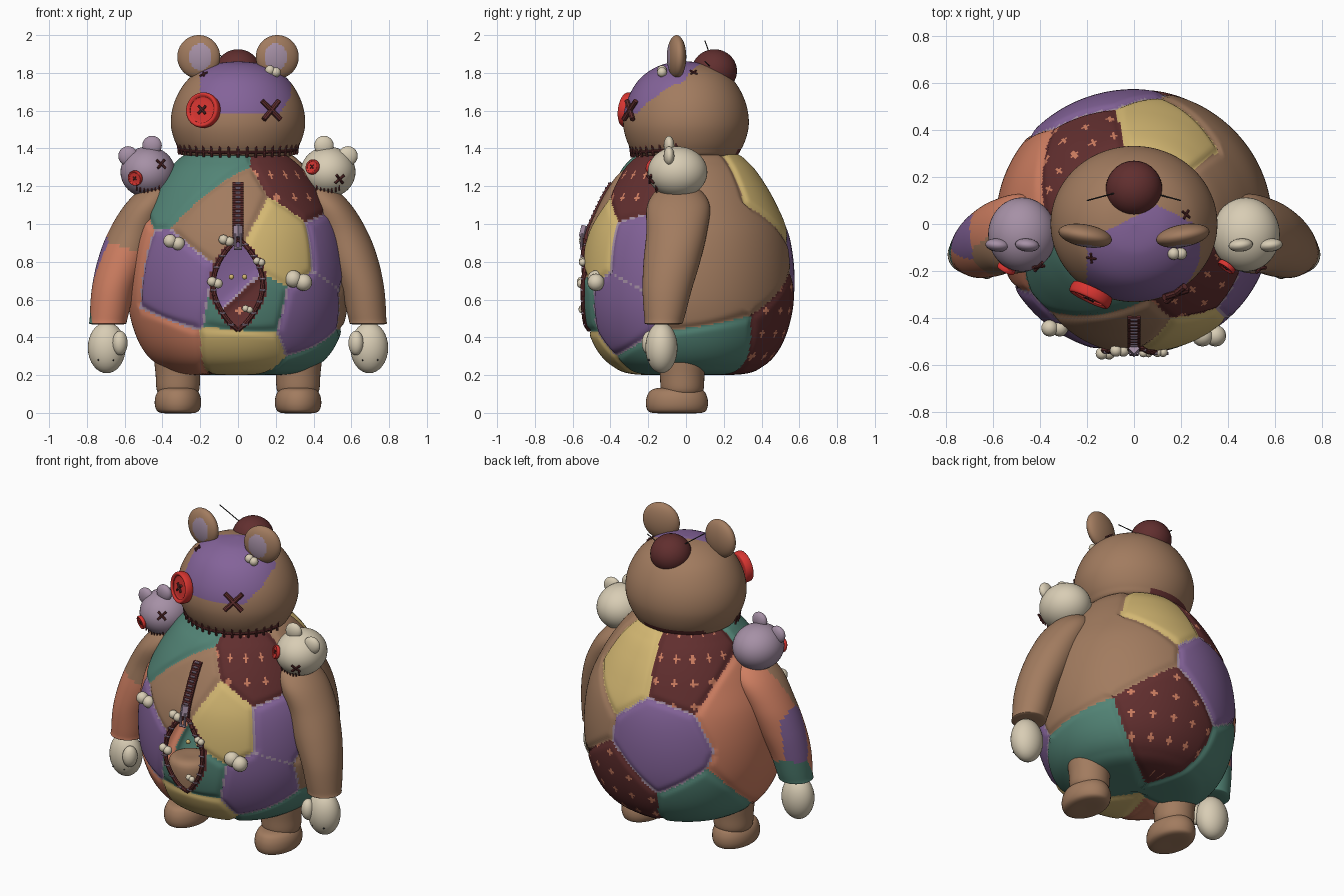
import bpy, bmesh
from math import sin, cos, pi, acos, exp, atan2, radians
from mathutils import Vector, Matrix
from mathutils.bvhtree import BVHTree

if "Cube" in bpy.data.objects:
    bpy.data.objects.remove(bpy.data.objects["Cube"])

COLOURS = {"brown": (.36, .2, .115), "purple": (.23, .125, .32), "yellow": (.66, .48, .17),
           "teal": (.085, .23, .18), "maroon": (.12, .028, .028), "orange": (.62, .21, .12),
           "cream": (.69, .61, .46), "lilac": (.38, .28, .38), "red": (.68, .035, .03),
           "dark": (.03, .03, .03)}
MATS = {}
for cname, rgb in COLOURS.items():
    m = bpy.data.materials.new(cname)
    m.use_nodes = True
    m.diffuse_color = (*rgb, 1)
    m.node_tree.nodes["Principled BSDF"].inputs["Base Color"].default_value = (*rgb, 1)
    MATS[cname] = m


def build(name, bm, rule):
    """Turn a bmesh into an object; rule is a colour or a function of face centre."""
    me = bpy.data.meshes.new(name)
    used = []
    for f in bm.faces:
        col = rule if isinstance(rule, str) else rule(f.calc_center_median())
        if col not in used:
            used.append(col)
            me.materials.append(MATS[col])
        f.material_index = used.index(col)
        f.smooth = True
    for e in bm.edges:
        e.smooth = e.calc_face_angle(0) < 0.7
    bm.to_mesh(me)
    bm.free()
    bpy.context.collection.objects.link(bpy.data.objects.new(name, me))


def spline(pts, t):
    """Catmull-Rom through tuples."""
    u = min(max(t, 0), 1) * (len(pts) - 1)
    i = min(int(u), len(pts) - 2)
    u -= i
    p = [pts[min(max(k, 0), len(pts) - 1)] for k in range(i - 1, i + 3)]
    return [b + .5 * u * (c - a + u * (2*a - 5*b + 4*c - d + u * (3*(b - c) + d - a)))
            for a, b, c, d in zip(*p)]


def stack(sections, segs=40, rings=28):
    """Closed skin over horizontal sections (cx, cy, z, rx, ry)."""
    bm = bmesh.new()
    bmesh.ops.create_uvsphere(bm, u_segments=segs, v_segments=rings, radius=1)
    for v in bm.verts:
        cx, cy, z, rx, ry = spline(sections, acos(max(-1, min(1, -v.co.z))) / pi)
        a = atan2(v.co.y, v.co.x)
        v.co = (cx + cos(a) * rx, cy + sin(a) * ry, z)
    bmesh.ops.recalc_face_normals(bm, faces=bm.faces)
    return bm


def ball(bm, c, s, turn=0, segs=24):
    mat = Matrix.Translation(c) @ Matrix.Rotation(turn, 4, 'Z') @ Matrix.Diagonal((*s, 1))
    bmesh.ops.create_uvsphere(bm, u_segments=segs, v_segments=segs // 2, radius=1, matrix=mat)


def rod(bm, a, b, r, segs=8):
    a, b = Vector(a), Vector(b)
    mat = Matrix.Translation((a + b) / 2) @ (b - a).to_track_quat('Z', 'Y').to_matrix().to_4x4()
    bmesh.ops.create_cone(bm, cap_ends=True, segments=segs, radius1=r, radius2=r,
                          depth=(b - a).length, matrix=mat)


def front(tree, x, z):
    p, n, _, _ = tree.ray_cast(Vector((x, -2, z)), Vector((0, 1, 0)))
    return p, n


def cross(bm, p, n, s, r):
    """X-shaped stitch lying on a surface."""
    side = n.cross(Vector((0, 0, 1))).normalized()
    up = side.cross(n)
    for k in (1, -1):
        d = (side * k + up) * s
        rod(bm, p + n * r - d, p + n * r + d, r)


def button(name, p, n, r):
    prof = [(0, -.25), (.85, -.25), (1, -.1), (1, .2), (.9, .3), (.75, .22), (.7, .12), (0, .12)]
    bm = stack([(0, 0, z * r, q * r, q * r) for q, z in prof], 40, 36)
    bm.transform(Matrix.Translation(p + n * r * .2) @ n.to_track_quat('Z', 'Y').to_matrix().to_4x4())
    build(name, bm, "red")
    bm = bmesh.new()
    cross(bm, p + n * r * .33, n, r * .22, r * .08)
    build(name + "_thread", bm, "maroon")


def nearest_two(c, seeds):
    d = sorted(((c - s).length, col) for s, col in seeds)
    return d[0][1], d[1][1], d[1][0] - d[0][0]


# Patchwork layout: colour and patch centres
PATCHES = {
    "brown": [(-.08, -.5, 1.06), (.5, .2, .9), (.4, .38, .85), (.56, .05, .65), (.42, .08, 1.22)],
    "teal": [(-.27, -.3, 1.27), (.05, -.55, .57), (.47, .1, .28), (-.4, .32, .36), (.4, -.2, .2)],
    "yellow": [(.23, -.5, .9), (.03, -.47, .3), (.14, .42, 1.2)],
    "maroon": [(.38, -.25, 1.2), (-.24, .33, 1.2), (.16, .5, .42)],
    "purple": [(.52, -.25, .9), (.4, -.38, .5), (-.35, -.42, .66), (-.2, .53, .8)],
    "orange": [(-.42, -.35, .34), (-.56, -.05, .75), (-.5, .2, 1), (-.54, .12, .6)]}
SEEDS = [(Vector(p), col) for col, ps in PATCHES.items() for p in ps]


def slit(z):
    return .13 * sin(pi * (z - .44) / .48) ** .8 if .44 < z < .92 else -1


def body_colour(c):
    if c.y < 0 and slit(c.z) > 0 and abs(c.x) < slit(c.z) + .025:
        return "maroon"
    col, other, gap = nearest_two(c, SEEDS)
    if gap < .01 and "purple" in (col, other):
        return "lilac"
    if col == "maroon":
        u = (atan2(c.y, c.x) * .5) % .12 - .06
        v = c.z % .12 - .06
        if min(abs(u), abs(v)) < .008 and max(abs(u), abs(v)) < .023:
            return "orange"
    return col


# Body shell with pinched seams and an open slit
outline = [(0, .2), (.3, .205), (.42, .25), (.5, .33), (.555, .45), (.585, .6), (.585, .78),
           (.555, .95), (.49, 1.1), (.42, 1.22), (.34, 1.32), (.24, 1.38), (0, 1.39)]
bm = stack([(0, .01, z, r, r * .96) for r, z in outline], 240, 144)
bm.normal_update()
for v in bm.verts:
    a, b, gap = nearest_two(v.co, SEEDS)
    if a != b:
        v.co -= v.normal * .012 * exp(-(gap / .035) ** 2)
body = BVHTree.FromBMesh(bm)
hole = [f for f in bm.faces for c in [f.calc_center_median()] if c.y < 0 and abs(c.x) < slit(c.z)]
bmesh.ops.delete(bm, geom=hole, context='FACES')
build("body", bm, body_colour)

# Slit rim, its teeth and the small eyes inside
rim, teeth = bmesh.new(), bmesh.new()
for s in (-1, 1):
    pts = []
    for i in range(17):
        z = .441 + .478 * i / 16
        p, n = front(body, s * max(slit(z), 0), z)
        pts.append(p + n * .004)
        if i % 2:
            rod(teeth, p + n * .012 - Vector((.016, 0, 0)), p + n * .012 + Vector((.016, 0, 0)), .006)
    for a, b in zip(pts, pts[1:]):
        rod(rim, a, b, .013)
build("slit_rim", rim, "maroon")
build("slit_teeth", teeth, "lilac")
bm = bmesh.new()
for x in (-.035, .035):
    ball(bm, (x, -.45, .72), (.014,) * 3, segs=12)
build("inner_eyes", bm, "yellow")

# Zip above the slit
tape, teeth = bmesh.new(), bmesh.new()
for i in range(24):
    p, n = front(body, 0, .93 + .28 * i / 23)
    half = Vector((.028, 0, 0))
    rod(tape, p - half, p + half, .012)
    if i % 2:
        rod(teeth, p + n * .01 - half * .5, p + n * .01 + half * .5, .006)
build("zip_tape", tape, "maroon")
build("zip_teeth", teeth, "lilac")
bm = bmesh.new()
rod(bm, (0, -.545, .93), (0, -.53, .99), .024, 4)
for x in (-.014, .014):
    rod(bm, (x, -.555, .87), (x, -.55, .95), .007)
rod(bm, (-.02, -.555, .87), (.02, -.555, .87), .008)
build("zip_pull", bm, "lilac")


# Head
def head_colour(c):
    if c.z < 1.4 and c.y > .15 and -.25 < c.x < .1:
        return "maroon"
    right = .28 - max(0, 1.68 - c.z) * .6
    if c.z > 1.585 and -.2 < c.x < right and c.y < .08 - .5 * abs(c.x - .1):
        return "purple"
    return "brown"


outline = [(0, 1.35), (.25, 1.352), (.315, 1.4), (.355, 1.52), (.335, 1.65), (.26, 1.77),
           (.14, 1.842), (0, 1.862)]
bm = stack([(0, 0, z, r, r * .935) for r, z in outline], 128, 96)
head = BVHTree.FromBMesh(bm)
build("head", bm, head_colour)

# Neck stitching and thread crosses
bm = bmesh.new()
last = None
for i in range(37):
    a = radians(10 + 160 * i / 36)
    p, n, _, _ = head.find_nearest(Vector((.33 * cos(a), -.31 * sin(a), 1.39 - .025 * sin(a))))
    p = p + n * .004
    if last:
        rod(bm, last, p, .008)
    if i % 2 == 0:
        rod(bm, p - Vector((0, 0, .025)), p + Vector((n.x * .01, n.y * .01, .045)), .007)
    last = p
cross(bm, *front(head, .17, 1.6), .05, .014)
cross(bm, *front(head, -.18, 1.79), .016, .005)
cross(bm, *head.find_nearest(Vector((.22, .04, 1.8)))[:2], .016, .005)
build("head_stitches", bm, "maroon")
p, n = front(head, -.175, 1.6)
button("button_eye", p, Vector((-.42, -.89, .12)).normalized(), .093)

# Pin cushion ball with needles
bm = bmesh.new()
ball(bm, (0, .15, 1.81), (.12, .12, .115), segs=40)
build("pin_cushion", bm, "maroon")
bm = bmesh.new()
rod(bm, (-.05, .14, 1.86), (-.2, .1, 1.97), .003)
rod(bm, (.05, .14, 1.82), (.2, .1, 1.86), .003)
build("needles", bm, "dark")

# Cream stuffing nubs
bm = bmesh.new()
for tree, x, z, r in ((body, -.33, .9, .036), (body, .31, .7, .046), (body, -.06, .91, .026),
                      (head, .18, 1.8, .026), (body, .11, .8, .02), (body, -.12, .69, .026),
                      (body, .05, .55, .018)):
    p, n = front(tree, x, z)
    for k in (-1, 1):
        ball(bm, p + n * r * .4 + Vector((k * r * .6, 0, -k * r * .2)), (r, r, r), segs=16)
build("stuffing_nubs", bm, "cream")

# Limbs, ears and shoulder plush heads
ARM = [(.69, -.12, .47, 0, 0), (.69, -.12, .47, .09, .09), (.685, -.115, .5, .1, .105),
       (.66, -.1, .65, .115, .13), (.61, -.075, .8, .135, .15), (.555, -.05, .95, .135, .16),
       (.48, -.04, 1.1, .12, .165), (.42, -.04, 1.19, .08, .1), (.4, -.04, 1.2, 0, 0)]
SLEEVE = [(Vector(p), col) for p, col in (
    ((-.5, -.2, 1.08), "brown"), ((-.65, -.22, .65), "orange"), ((-.55, .1, 1), "orange"),
    ((-.62, .08, .72), "orange"), ((-.7, .03, .5), "teal"), ((-.8, .02, .74), "purple"))]
FOOT = [(0, 0, 0), (0, .09, .13), (.03, .12, .162), (.09, .118, .158), (.128, .085, .12), (.135, 0, 0)]
LEG = [(.1, 0), (.1, .1), (.2, .118), (.38, .12), (.4, 0)]
for side, s in (("left", 1), ("right", -1)):
    bm = stack([(s * x, y, z, rx, ry) for x, y, z, rx, ry in ARM], 72, 64)
    build(side + "_arm", bm, "brown" if s > 0 else lambda c: nearest_two(c, SLEEVE)[0])
    bm = bmesh.new()
    ball(bm, (s * .695, -.13, .345), (.1, .085, .135), segs=32)
    ball(bm, (s * .625, -.19, .37), (.04, .045, .065), s * .4)
    build(side + "_hand", bm, "cream")
    bm = bmesh.new()
    for x in (.66, .7, .74):
        ball(bm, (s * x, -.195, .28), (.005, .006, .005), segs=8)
    build(side + "_hand_dots", bm, "dark")
    build(side + "_foot", stack([(s * .318, -.048, z, rx, ry) for z, rx, ry in FOOT]), "brown")
    build(side + "_leg", stack([(s * .318, -.02, z, r, r) for z, r in LEG]), "brown")
    bm = bmesh.new()
    ball(bm, (s * .208, -.05, 1.885), (.115, .048, .115), -s * -.18, 64)
    build(side + "_ear", bm, lambda c: "lilac" if c.y < -.05 and
          ((c.x - s * .2) / .058) ** 2 + ((c.z - 1.885) / .072) ** 2 < 1 else "brown")

    # Plush head on the shoulder
    bm = bmesh.new()
    ball(bm, (s * .477, -.045, 1.275), (.145, .158, .135), segs=48)
    plush = BVHTree.FromBMesh(bm)
    ball(bm, (s * .455, -.09, 1.415), (.052, .028, .052), s * .1)
    ball(bm, (s * .582, -.09, 1.36), (.052, .028, .052), s * .1)
    build(side + "_plush_head", bm, "cream" if s > 0 else "lilac")
    eye, stitch = ((.4, 1.3), (.535, 1.24)) if s > 0 else ((-.54, 1.245), (-.41, 1.315))
    button(side + "_plush_button", *front(plush, *eye), .04)
    bm = bmesh.new()
    cross(bm, *front(plush, *stitch), .023, .007)
    for k in range(-3, 4):
        p, n = front(plush, s * .477 + k * .02, 1.178 + .0016 * k * k)
        rod(bm, p - Vector((0, 0, .014)), p + Vector((0, -.008, .014)), .004)
    build(side + "_plush_stitches", bm, "maroon")
